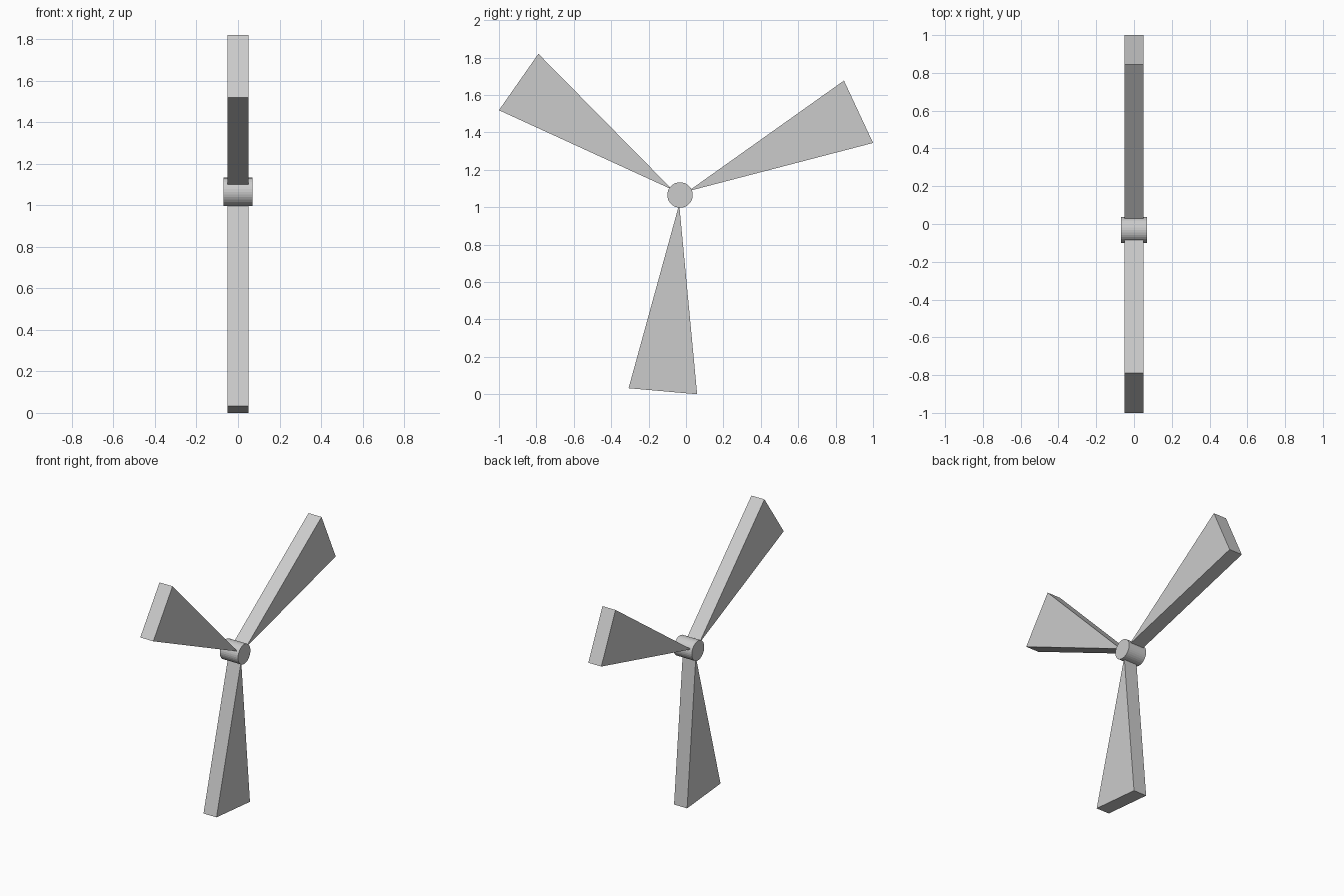
import bpy, bmesh
from math import radians, cos, sin
from mathutils import Matrix

if "Cube" in bpy.data.objects:
    bpy.data.objects.remove(bpy.data.objects["Cube"])

HUB = (0.0, -0.032, 1.065)


def make_object(name, bm):
    bmesh.ops.recalc_face_normals(bm, faces=bm.faces)
    mesh = bpy.data.meshes.new(name)
    bm.to_mesh(mesh)
    bm.free()
    ob = bpy.data.objects.new(name, mesh)
    ob.location = HUB
    bpy.context.collection.objects.link(ob)


def blade(name, angle, root=0.05, tip=1.053, half_width=0.184, half_depth=0.05):
    # Wedge outline in the YZ plane, extruded along X
    c, s = cos(radians(angle)), sin(radians(angle))
    outline = [(root, 0), (tip, half_width), (tip, -half_width)]
    bm = bmesh.new()
    verts = [bm.verts.new((-half_depth, r * c - w * s, r * s + w * c)) for r, w in outline]
    face = bm.faces.new(verts)
    ext = bmesh.ops.extrude_face_region(bm, geom=[face], use_keep_orig=True)
    moved = [g for g in ext["geom"] if isinstance(g, bmesh.types.BMVert)]
    bmesh.ops.translate(bm, verts=moved, vec=(2 * half_depth, 0, 0))
    make_object(name, bm)


# Three blades, evenly spaced
for i in range(3):
    blade(f"blade_{i + 1}", 25 + 120 * i)

# Hub cylinder along X
bm = bmesh.new()
bmesh.ops.create_cone(bm, cap_ends=True, segments=32, radius1=0.068, radius2=0.068,
                      depth=0.14, matrix=Matrix.Rotation(radians(90), 4, 'Y'))
make_object("hub", bm)
